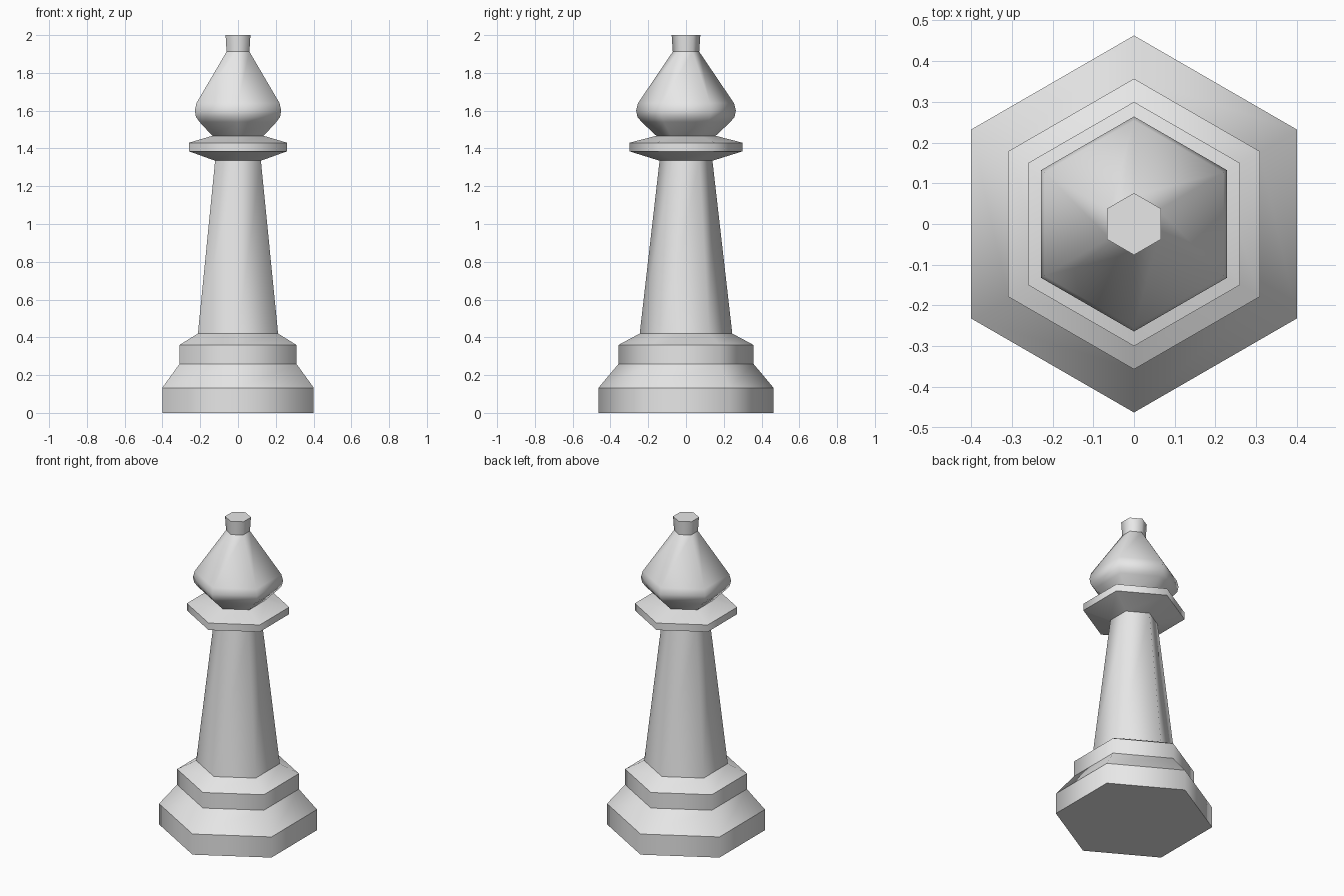
import bpy
import bmesh
import math

SIDES = 6

cube = bpy.data.objects.get("Cube")
if cube:
    bpy.data.objects.remove(cube, do_unlink=True)

grey = bpy.data.materials.new("light grey")
grey.use_nodes = True
colour = (0.8, 0.8, 0.8, 1)
grey.diffuse_color = colour
grey.node_tree.nodes["Principled BSDF"].inputs["Base Color"].default_value = colour


def turned_part(name, profile, soft=(), cap_bottom=False, cap_top=False):
    """Six-sided turning of (corner radius, z) points; rings not in soft are sharp."""
    bm = bmesh.new()
    rings = []
    for radius, z in profile:
        ring = []
        for i in range(SIDES):
            a = math.pi / 2 + math.tau * i / SIDES
            ring.append(bm.verts.new((radius * math.cos(a), radius * math.sin(a), z)))
        rings.append(ring)
    for low, high in zip(rings, rings[1:]):
        for i in range(SIDES):
            j = (i + 1) % SIDES
            bm.faces.new((low[i], low[j], high[j], high[i])).smooth = True
    if cap_bottom:
        bm.faces.new(rings[0][::-1])
    if cap_top:
        bm.faces.new(rings[-1])
    # Crisp horizontal ridges, soft upright corners
    for n, ring in enumerate(rings):
        if n not in soft:
            for i in range(SIDES):
                edge = bm.edges.get((ring[i], ring[(i + 1) % SIDES]))
                edge.smooth = False
    mesh = bpy.data.meshes.new(name)
    bm.to_mesh(mesh)
    bm.free()
    mesh.materials.append(grey)
    obj = bpy.data.objects.new(name, mesh)
    bpy.context.collection.objects.link(obj)
    return obj


# Foot and step
turned_part("base", [(0.463, 0), (0.463, 0.133), (0.357, 0.26)], cap_bottom=True)
turned_part("step", [(0.357, 0.26), (0.357, 0.36), (0.245, 0.42)])

# Tapered column
turned_part("column", [(0.245, 0.42), (0.14, 1.335)])

# Flared collar
turned_part("collar", [(0.14, 1.335), (0.3, 1.385), (0.3, 1.43), (0.157, 1.467)])

# Rounded head
turned_part("head", [(0.157, 1.467), (0.235, 1.54), (0.257, 1.567), (0.264, 1.6),
                     (0.254, 1.64), (0.07, 1.912)], soft=(1, 2, 3, 4))

# Finial
turned_part("finial", [(0.07, 1.912), (0.076, 2.0)], cap_top=True)
